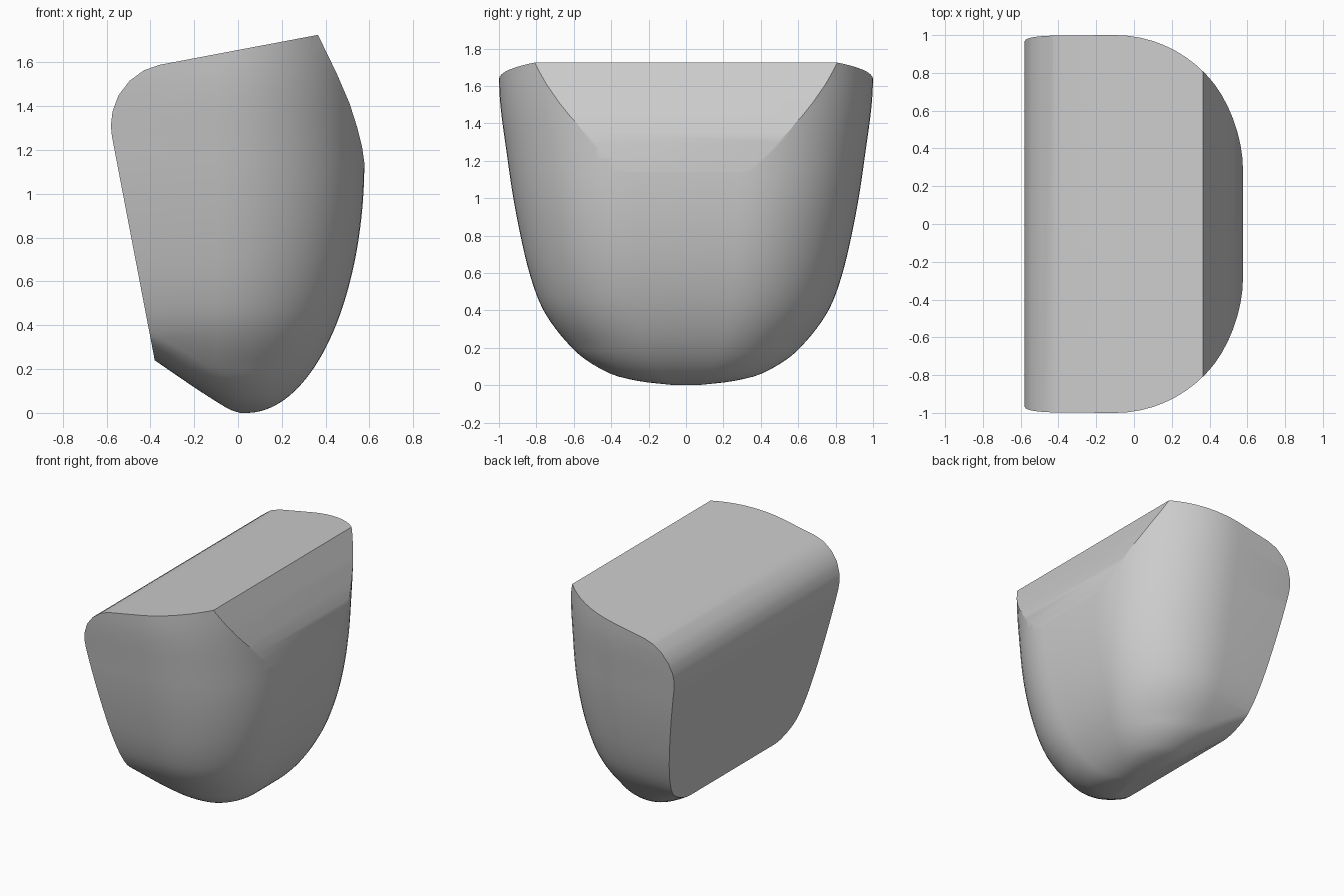
import bpy, bmesh, math

cube = bpy.data.objects.get("Cube")
if cube:
    bpy.data.objects.remove(cube, do_unlink=True)

grey = bpy.data.materials.new("plain_grey")
grey.use_nodes = True
colour = (0.6, 0.6, 0.6, 1)
grey.diffuse_color = colour
grey.node_tree.nodes["Principled BSDF"].inputs["Base Color"].default_value = colour


def make_object(name, bm):
    bmesh.ops.recalc_face_normals(bm, faces=bm.faces)
    mesh = bpy.data.meshes.new(name)
    bm.to_mesh(mesh)
    bm.free()
    mesh.materials.append(grey)
    obj = bpy.data.objects.new(name, mesh)
    bpy.context.collection.objects.link(obj)
    return obj


def sample(table, z):
    """Smooth monotone reading of a (z, value) table."""
    n = len(table)
    slope = [(table[i + 1][1] - table[i][1]) / (table[i + 1][0] - table[i][0]) for i in range(n - 1)]
    tan = [slope[0]] + [2 * a * b / (a + b) if a * b > 0 else 0 for a, b in zip(slope, slope[1:])] + [slope[-1]]
    for i in range(n - 1):
        (a, va), (b, vb) = table[i], table[i + 1]
        if z <= b:
            h, t = b - a, (z - a) / (b - a)
            return (va * (1 + 2 * t) * (1 - t) ** 2 + h * tan[i] * t * (1 - t) ** 2
                    + vb * t * t * (3 - 2 * t) + h * tan[i + 1] * t * t * (t - 1))
    return table[-1][1]


half_width = [(0, 0.06), (0.02, 0.24), (0.06, 0.4), (0.2, 0.61), (0.46, 0.79),
              (0.8, 0.885), (1.2, 0.953), (1.64, 1), (1.8, 1)]
rear_edge = [(0, 0.01), (0.012, -0.03), (0.04, -0.08), (0.24, -0.38), (0.5, -0.75), (1.8, -0.76)]


def section(z, steps=16):
    """Rounded outline of the body at one height."""
    w = sample(half_width, z)
    rear = sample(rear_edge, z)
    drop = max(0, 1.15 - z) / 1.15
    front = 0.04 + 0.537 * math.sqrt(max(0, 1 - drop * drop))
    depth = front - rear
    rx, ry = min(front + 0.1, 0.65 * depth), 0.7 * w
    bx, by = min(0.2, 0.35 * depth), min(0.15, 0.3 * w)
    half = []
    for i in range(steps + 1):
        a = math.pi / 2 * i / steps
        half.append((front - rx + rx * math.cos(a), w - ry + ry * math.sin(a), z))
    for i in range(steps // 2 + 1):
        a = math.pi / 2 * (1 + 2 * i / steps)
        half.append((rear + bx + bx * math.cos(a), w - by + by * math.sin(a), z))
    return half + [(x, -y, h) for x, y, h in reversed(half)]


# Domed body, lofted through the sections
bm = bmesh.new()
levels = 44
rings = [[bm.verts.new(p) for p in section(1.8 * (i / levels) ** 2)] for i in range(levels + 1)]
for low, high in zip(rings, rings[1:]):
    for i in range(len(low)):
        j = (i + 1) % len(low)
        bm.faces.new((low[i], low[j], high[j], high[i]))
bm.faces.new(rings[0])
bm.faces.new(rings[-1])
body = make_object("rounded_body", bm)

# Side profile that trims the back, the top and the upper front
profile = [(-0.315, -0.1), (0.8, -0.1), (0.8, 1.0), (0.577, 1.14), (0.567, 1.21), (0.545, 1.3),
           (0.51, 1.41), (0.45, 1.55), (0.365, 1.725), (-0.36, 1.588), (-0.43, 1.563),
           (-0.495, 1.515), (-0.545, 1.45), (-0.573, 1.375), (-0.58, 1.31), (-0.575, 1.26)]
bm = bmesh.new()
face = bm.faces.new([bm.verts.new((x, -1.2, z)) for x, z in profile])
ext = bmesh.ops.extrude_face_region(bm, geom=[face])
bmesh.ops.translate(bm, vec=(0, 2.4, 0), verts=[v for v in ext["geom"] if isinstance(v, bmesh.types.BMVert)])
trimmer = make_object("profile_trimmer", bm)
trimmer.hide_render = True

cut = body.modifiers.new("trim", "BOOLEAN")
cut.operation = "INTERSECT"
cut.solver = "EXACT"
cut.object = trimmer
bpy.ops.object.select_all(action="DESELECT")
bpy.context.view_layer.objects.active = body
body.select_set(True)
bpy.ops.object.modifier_apply(modifier="trim")
bpy.data.objects.remove(trimmer, do_unlink=True)
bpy.ops.object.shade_smooth_by_angle(angle=math.radians(25))
